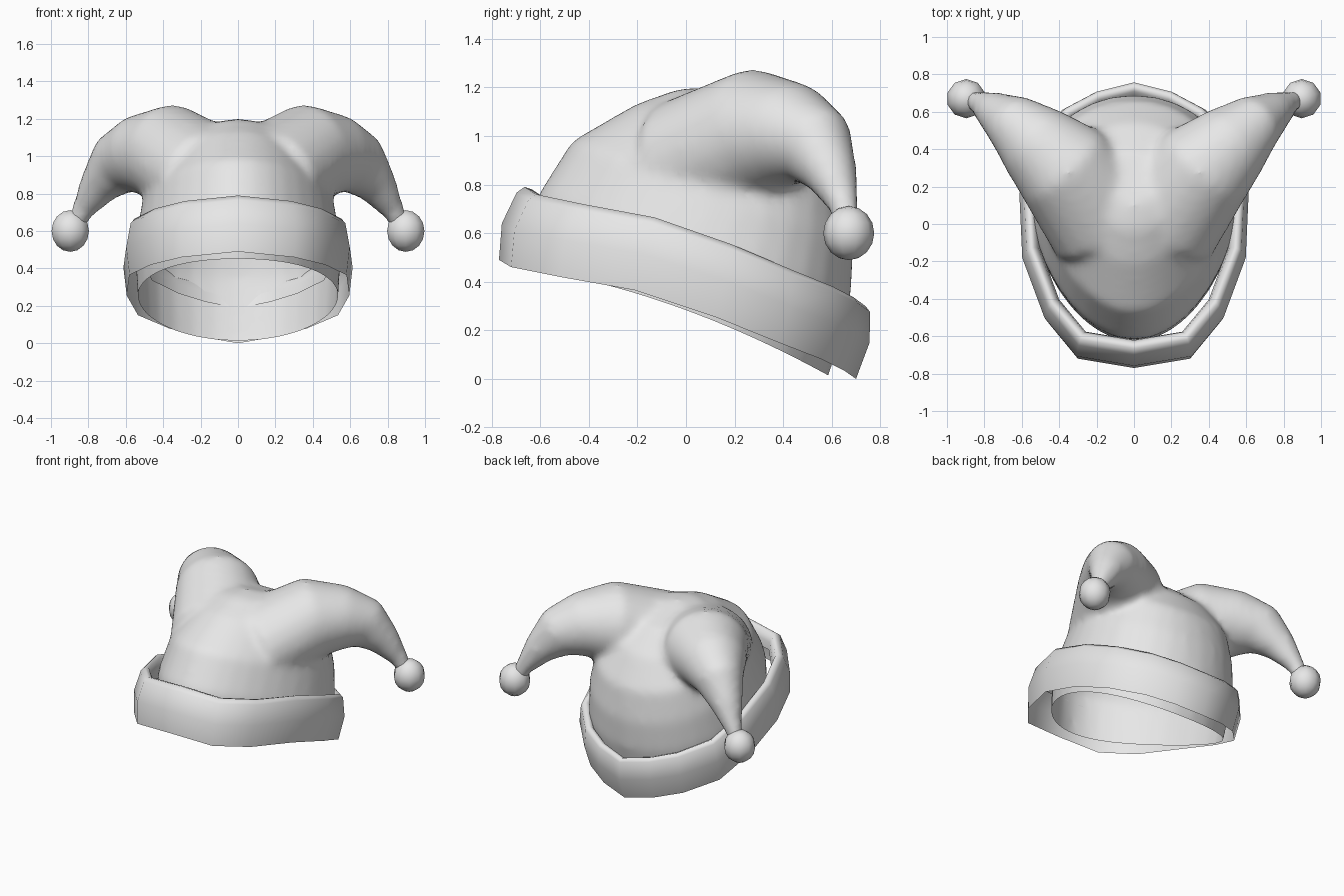
import bpy, bmesh, math
from mathutils import Vector

cube = bpy.data.objects.get("Cube")
if cube:
    bpy.data.objects.remove(cube, do_unlink=True)

felt = bpy.data.materials.new("light_grey_felt")
felt.use_nodes = True
GREY = (0.8, 0.8, 0.8, 1)
felt.diffuse_color = GREY
for node in felt.node_tree.nodes:
    if node.type == 'BSDF_PRINCIPLED':
        node.inputs["Base Color"].default_value = GREY


def add_object(name, bm):
    """Turn a bmesh into a smooth shaded object."""
    mesh = bpy.data.meshes.new(name)
    for f in bm.faces:
        f.smooth = True
    bm.to_mesh(mesh)
    bm.free()
    mesh.materials.append(felt)
    obj = bpy.data.objects.new(name, mesh)
    bpy.context.collection.objects.link(obj)
    return obj


def loft(bm, rings, closed=True):
    """Bridge rings of points, optionally closing both ends."""
    loops = [[bm.verts.new(p) for p in ring] for ring in rings]
    faces = []
    for a, b in zip(loops, loops[1:]):
        for i in range(len(a)):
            j = (i + 1) % len(a)
            faces.append(bm.faces.new((a[i], a[j], b[j], b[i])))
    if closed:
        faces.append(bm.faces.new(loops[0][::-1]))
        faces.append(bm.faces.new(loops[-1]))
    bmesh.ops.recalc_face_normals(bm, faces=faces)


def oval(centre, u, v, n, egg=0):
    """Ellipse on axes u and v, made wider towards +v by the egg factor."""
    angles = [math.tau * i / n for i in range(n)]
    return [centre + u * math.cos(a) * (1 + egg * math.sin(a)) + v * math.sin(a)
            for a in angles]


# Cap body: tilted egg sections (front y, front z, back y, back z, half width)
cap_bm = bmesh.new()
sections = [(-.62, .35, .55, -.1, .52), (-.63, .45, .59, .01, .53),
            (-.615, .75, .68, .35, .545), (-.47, .98, .69, .55, .51),
            (-.21, 1.13, .66, .76, .43), (-.03, 1.195, .54, .96, .3),
            (.1, 1.2, .38, 1.1, .14)]
rings = []
for yf, zf, yb, zb, w in sections:
    front, back = Vector((0, yf, zf)), Vector((0, yb, zb))
    rings.append(oval((front + back) / 2, Vector((w, 0, 0)), (back - front) / 2, 32, .17))
loft(cap_bm, rings)

# Two drooping horns: (centre, half width, half height) along the curve
horn = [((.15, .02, .88), .33, .28), ((.385, .31, 1.02), .275, .265),
        ((.53, .435, 1.005), .22, .215), ((.65, .54, .955), .16, .17),
        ((.745, .60, .84), .11, .11), ((.83, .65, .71), .063, .063),
        ((.89, .67, .60), .045, .045)]
for side in (1, -1):
    path = [Vector((p[0] * side, p[1], p[2])) for p, w, h in horn]
    rings = []
    for i, (p, w, h) in enumerate(horn):
        tangent = path[min(i + 1, len(path) - 1)] - path[max(i - 1, 0)]
        across = tangent.cross(Vector((0, 0, 1))).normalized()
        up = across.cross(tangent).normalized()
        rings.append(oval(path[i], across * w, up * h, 20))
    loft(cap_bm, rings)
parts = add_object("cap_parts", cap_bm)

# Blend the body and horns into one soft cloth surface
remesh = parts.modifiers.new("blend", 'REMESH')
remesh.mode = 'VOXEL'
remesh.voxel_size = 0.025
soften = parts.modifiers.new("soften", 'SMOOTH')
soften.factor = 0.5
soften.iterations = 12
bpy.context.view_layer.update()
evaluated = parts.evaluated_get(bpy.context.evaluated_depsgraph_get())
blended = bpy.data.meshes.new_from_object(evaluated)
cap_bm = bmesh.new()
cap_bm.from_mesh(blended)
bpy.data.objects.remove(parts, do_unlink=True)
bpy.data.meshes.remove(blended)

# Open the cap along its slanted lower edge, then arch that edge at the sides
edge_point, edge_normal = Vector((0, .585, .008)), Vector((0, .45, 1.225)).normalized()
bmesh.ops.bisect_plane(cap_bm, geom=cap_bm.verts[:] + cap_bm.edges[:] + cap_bm.faces[:],
                       plane_co=edge_point, plane_no=edge_normal, clear_inner=True)
for v in cap_bm.verts:
    near_edge = max(0, 1 - (v.co - edge_point).dot(edge_normal) / .3)
    v.co.z += .06 * near_edge * max(0, 1 - (v.co.y / .62) ** 2)
add_object("cap", cap_bm)

# Turned-up band: lower edge from front to back, and its rolled profile
half = [(0, -.77, .49), (.3, -.72, .46), (.465, -.52, .42), (.58, -.21, .365),
        (.595, .12, .255), (.535, .38, .15), (.37, .56, .08), (.2, .65, .035),
        (0, .70, 0)]
edge = half + [(-x, y, z) for x, y, z in half[-2:0:-1]]
profile = [(1, 0), (1.03, .5), (.99, .92), (.955, 1), (.915, .97), (.88, .8), (.86, .62)]
lift = Vector((0, .07, .3))
band_bm = bmesh.new()
loft(band_bm, [[Vector((x * s, y * s, z)) + lift * t for x, y, z in edge]
               for s, t in profile], closed=False)
add_object("band", band_bm)

# Pompoms on the horn tips
for name, side in (("left_pompom", 1), ("right_pompom", -1)):
    ball = bmesh.new()
    bmesh.ops.create_uvsphere(ball, u_segments=10, v_segments=8, radius=.105)
    obj = add_object(name, ball)
    obj.location = (.897 * side, .67, .6)
    obj.scale.z = 1.06
